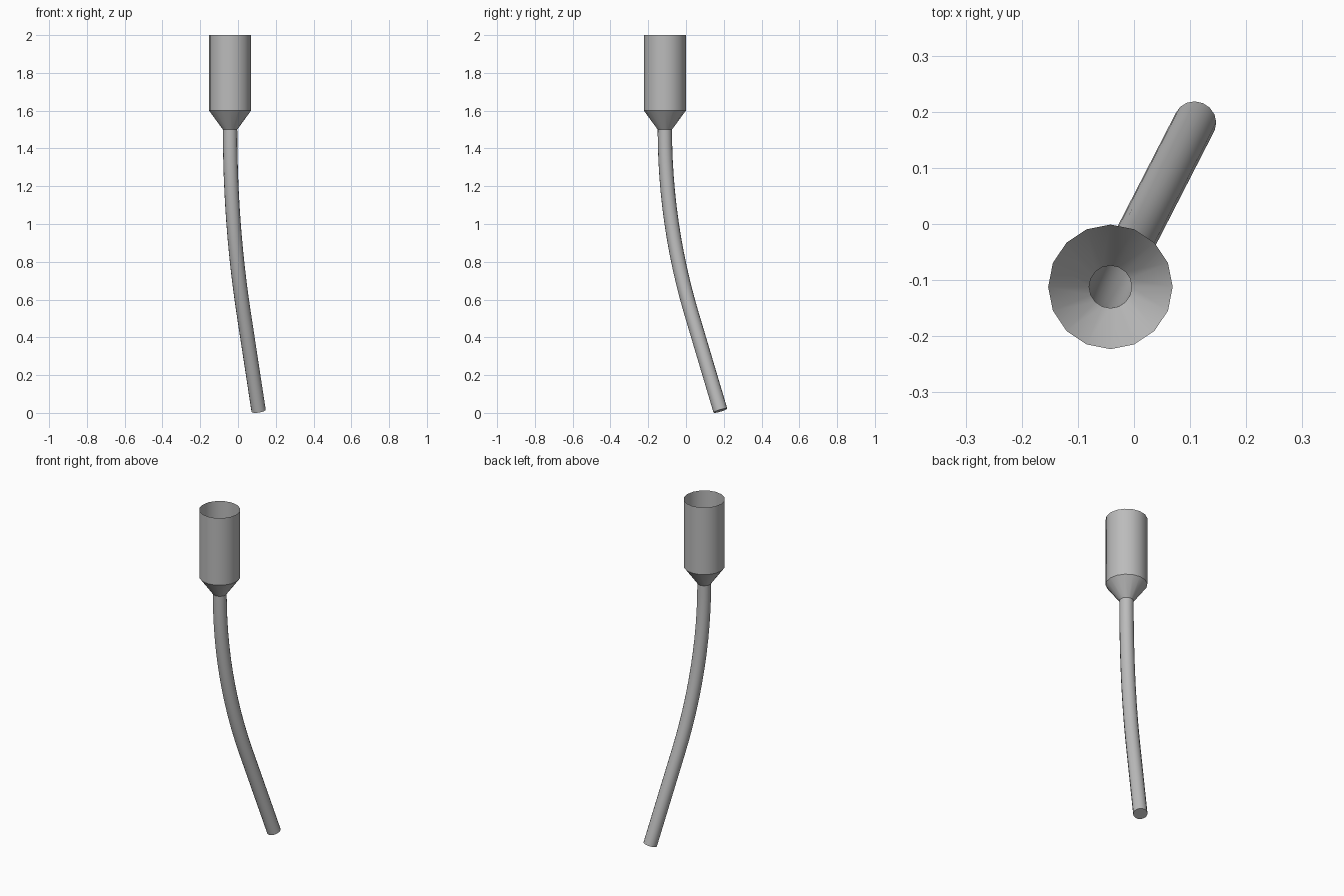
import bpy, bmesh, math
from mathutils import Vector

if "Cube" in bpy.data.objects:
    bpy.data.objects.remove(bpy.data.objects["Cube"])

SIDES = 16
TOP = Vector((-0.042, -0.112, 1.5))       # where the stem meets the funnel
LEAN = Vector((0.153, 0.298, 0)).normalized()
TILT = math.radians(18.5)                 # final lean of the stem
BEND_R = 3.07                             # radius of the stem's bend
STEM_R = 0.038

grey = bpy.data.materials.new("plain grey")
grey.use_nodes = True
colour = (0.5, 0.5, 0.5, 1)
grey.diffuse_color = colour
grey.node_tree.nodes["Principled BSDF"].inputs["Base Color"].default_value = colour


def tube(name, rings, cap_end=False):
    """Skin a round tube through (centre, tilt, radius) rings."""
    bm = bmesh.new()
    side = Vector((-LEAN.y, LEAN.x, 0))
    start = -math.atan2(LEAN.y, LEAN.x)   # keeps corners on the x and y axes
    loops = []
    for centre, tilt, radius in rings:
        across = LEAN * math.cos(tilt) + Vector((0, 0, math.sin(tilt)))
        loops.append([bm.verts.new(centre + radius * (across * math.cos(a) + side * math.sin(a)))
                      for a in (start + math.tau * i / SIDES for i in range(SIDES))])
    for a, b in zip(loops, loops[1:]):
        for i in range(SIDES):
            j = (i + 1) % SIDES
            bm.faces.new((a[i], b[i], b[j], a[j]))
    if cap_end:
        bm.faces.new(list(reversed(loops[-1])))
    mesh = bpy.data.meshes.new(name)
    bm.to_mesh(mesh)
    bm.free()
    mesh.materials.append(grey)
    obj = bpy.data.objects.new(name, mesh)
    bpy.context.collection.objects.link(obj)
    bpy.ops.object.select_all(action='DESELECT')
    obj.select_set(True)
    bpy.context.view_layer.objects.active = obj
    bpy.ops.object.shade_smooth_by_angle(angle=math.radians(30))
    return obj


# Open cup with a funnel base
up = Vector((0, 0, 1))
tube("funnel_cup", [(TOP + up * h, 0, r) for h, r in ((0.5, 0.111), (0.1, 0.111), (0, STEM_R))])

# Stem: a gentle bend followed by a straight run, closed at the foot
rings = []
for i in range(13):
    t = TILT * i / 12
    rings.append((TOP + LEAN * BEND_R * (1 - math.cos(t)) - up * BEND_R * math.sin(t), t, STEM_R))
heading = LEAN * math.sin(TILT) - up * math.cos(TILT)
bend_end = rings[-1][0]
foot_z = STEM_R * math.sin(TILT)
rings.append((bend_end + heading * ((bend_end.z - foot_z) / math.cos(TILT)), TILT, STEM_R))
tube("bent_stem", rings, cap_end=True)
